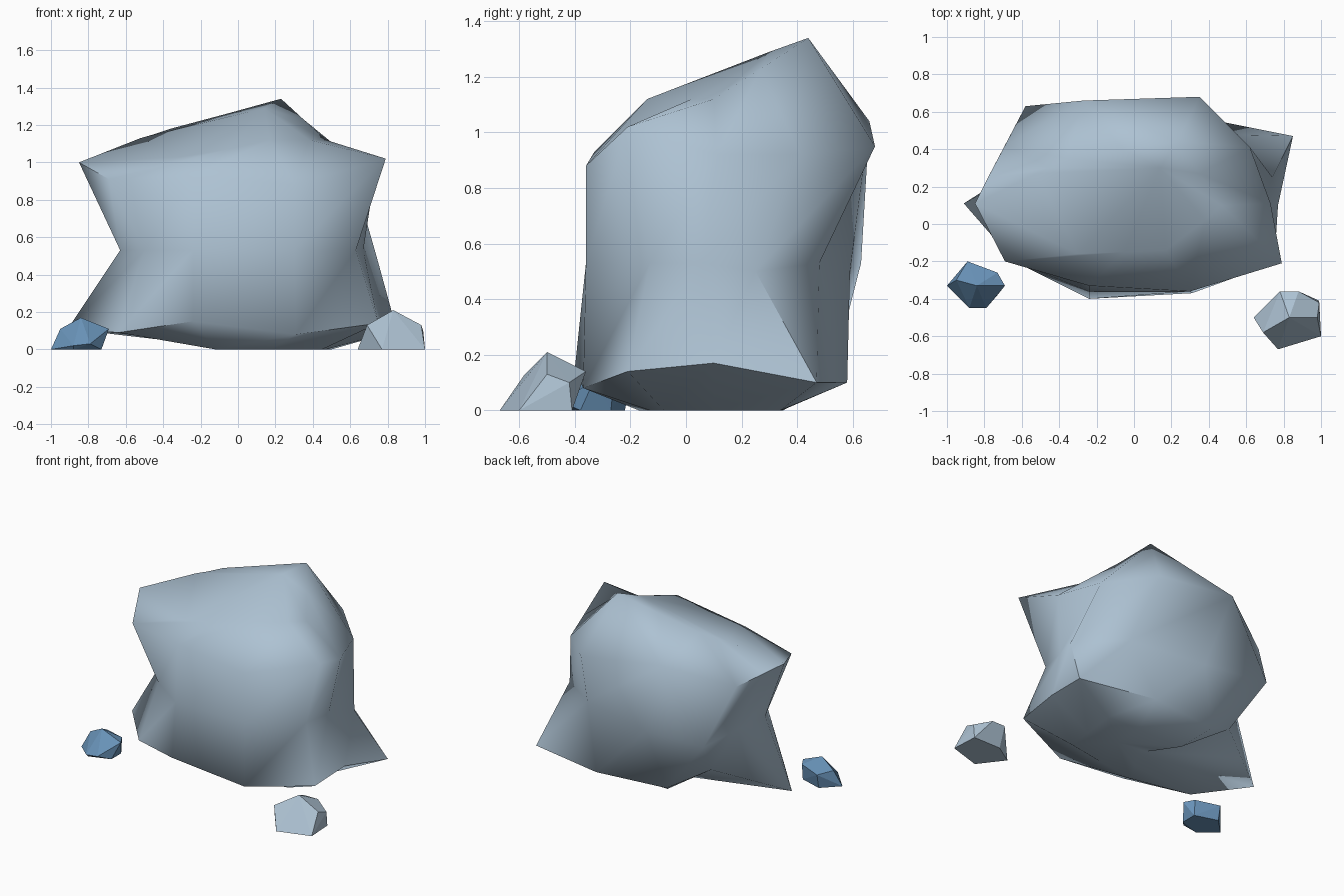
import bpy
import bmesh
import math

old = bpy.data.objects.get("Cube")
if old:
    bpy.data.objects.remove(old, do_unlink=True)


def make_material(name, rgb):
    mat = bpy.data.materials.new(name)
    mat.use_nodes = True
    colour = (*rgb, 1.0)
    mat.diffuse_color = colour
    bsdf = next(n for n in mat.node_tree.nodes if n.type == "BSDF_PRINCIPLED")
    bsdf.inputs["Base Color"].default_value = colour
    return mat


pale_stone = make_material("pale blue grey stone", (0.42, 0.54, 0.65))
blue_stone = make_material("blue stone", (0.14, 0.29, 0.48))


def add_object(name, bm, material):
    """Turn a finished bmesh into a named, coloured object."""
    bmesh.ops.recalc_face_normals(bm, faces=bm.faces)
    mesh = bpy.data.meshes.new(name)
    bm.to_mesh(mesh)
    bm.free()
    mesh.materials.append(material)
    obj = bpy.data.objects.new(name, mesh)
    bpy.context.collection.objects.link(obj)
    return obj


def fan(bm, ring, centre):
    """Close a ring with triangles around a centre point."""
    middle = bm.verts.new(centre)
    for a, b in zip(ring, ring[1:] + ring[:1]):
        bm.faces.new((a, b, middle))


def loft(name, rings, bottom_centre, top_centre, rising, falling, material):
    """Skin a stack of matching rings, creasing chosen cells along a diagonal."""
    bm = bmesh.new()
    loops = [[bm.verts.new(p) for p in ring] for ring in rings]
    for level, (low, high) in enumerate(zip(loops, loops[1:])):
        count = len(low)
        for i in range(count):
            j = (i + 1) % count
            a, b, c, d = low[i], low[j], high[j], high[i]
            if (level, i) in rising:
                cells = [(a, b, c), (a, c, d)]
            elif (level, i) in falling:
                cells = [(a, b, d), (b, c, d)]
            else:
                cells = [(a, b, c, d)]
            for cell in cells:
                bm.faces.new(cell)
    fan(bm, loops[0], bottom_centre)
    fan(bm, loops[-1], top_centre)
    return add_object(name, bm, material)


def pebble(name, points, material):
    """Faceted stone wrapped tightly around a few corner points."""
    bm = bmesh.new()
    for point in points:
        bm.verts.new(point)
    result = bmesh.ops.convex_hull(bm, input=bm.verts)
    spare = [v for v in result["geom_interior"] if isinstance(v, bmesh.types.BMVert)]
    bmesh.ops.delete(bm, geom=spare, context="VERTS")
    return add_object(name, bm, material)


# Boulder rings: each starts at the -x side and runs along the front first
# Flat underside, notched below the spike on the -x side
foot = [(x, y, 0) for x, y in (
    (.06, .11), (-.03, -.03), (-.12, -.17), (.17, -.13), (.45, -.08), (.47, .1),
    (.5, .34), (.25, .345), (-.1, .35), (-.02, .23), (.03, .16))]
# Lower lip with a spike at each end
lip = [(-.91, .11, .11), (-.64, -.2, .09), (-.24, -.4, .15), (.31, -.37, .08),
       (.75, -.21, .14), (.77, .1, .17), (.85, .47, .1), (.3, .58, .1),
       (-.21, .52, .1), (-.47, .39, .25), (-.69, .25, .18)]
waist = [(-.63, .01, .53), (-.5, -.18, .53), (-.24, -.36, .53), (.3, -.36, .53),
         (.63, -.13, .53), (.67, .06, .53), (.74, .25, .5), (.44, .48, .53),
         (-.1, .59, .5), (-.58, .63, .53), (-.6, .28, .53)]
shoulder = [(-.85, .11, 1), (-.69, -.2, .91), (-.24, -.33, .93), (.3, -.36, .88),
            (.79, -.21, 1.02), (.73, .11, .92), (.62, .41, .92), (.35, .68, .95),
            (-.27, .66, 1.04), (-.69, .42, .91), (-.78, .25, .96)]
# Sloping top rising to a peak at the back
crown = [(-.52, .27, 1.13), (-.3, -.16, 1.03), (-.05, -.15, 1.07), (.17, -.14, 1.12),
         (.38, .02, 1.12), (.47, .1, 1.12), (.35, .27, 1.23), (.23, .44, 1.34),
         (-.06, .4, 1.26), (-.36, .35, 1.18), (-.45, .3, 1.15)]

boulder = loft("boulder", [foot, lip, waist, shoulder, crown],
               (.25, .13, 0), (.14, .3, 1.29),
               {(1, 8), (1, 9), (3, 8)}, {(0, 9), (1, 10), (2, 8), (3, 7)},
               pale_stone)

# Soft shading with crisp ridges at the lip and spikes
bpy.ops.object.select_all(action="DESELECT")
boulder.select_set(True)
bpy.context.view_layer.objects.active = boulder
bpy.ops.object.shade_smooth_by_angle(angle=math.radians(70))

# Two small faceted stones in front of the boulder
pebble("pale_pebble", [
    (.64, -.5, 0), (.77, -.67, 0), (1, -.6, 0), (.99, -.41, 0), (.78, -.41, 0),
    (.69, -.58, .13), (.83, -.5, .21), (.98, -.5, .13), (.99, -.42, .1),
    (.78, -.36, .14), (.88, -.36, .14)], pale_stone)
pebble("blue_pebble", [
    (-1, -.33, 0), (-.88, -.43, 0), (-.73, -.38, 0), (-.73, -.27, 0),
    (-.89, -.22, 0), (-.88, -.45, .02), (-.79, -.45, .03), (-.95, -.3, .11),
    (-.84, -.33, .17), (-.69, -.33, .11), (-.73, -.26, .11),
    (-.89, -.2, .1)], blue_stone)
